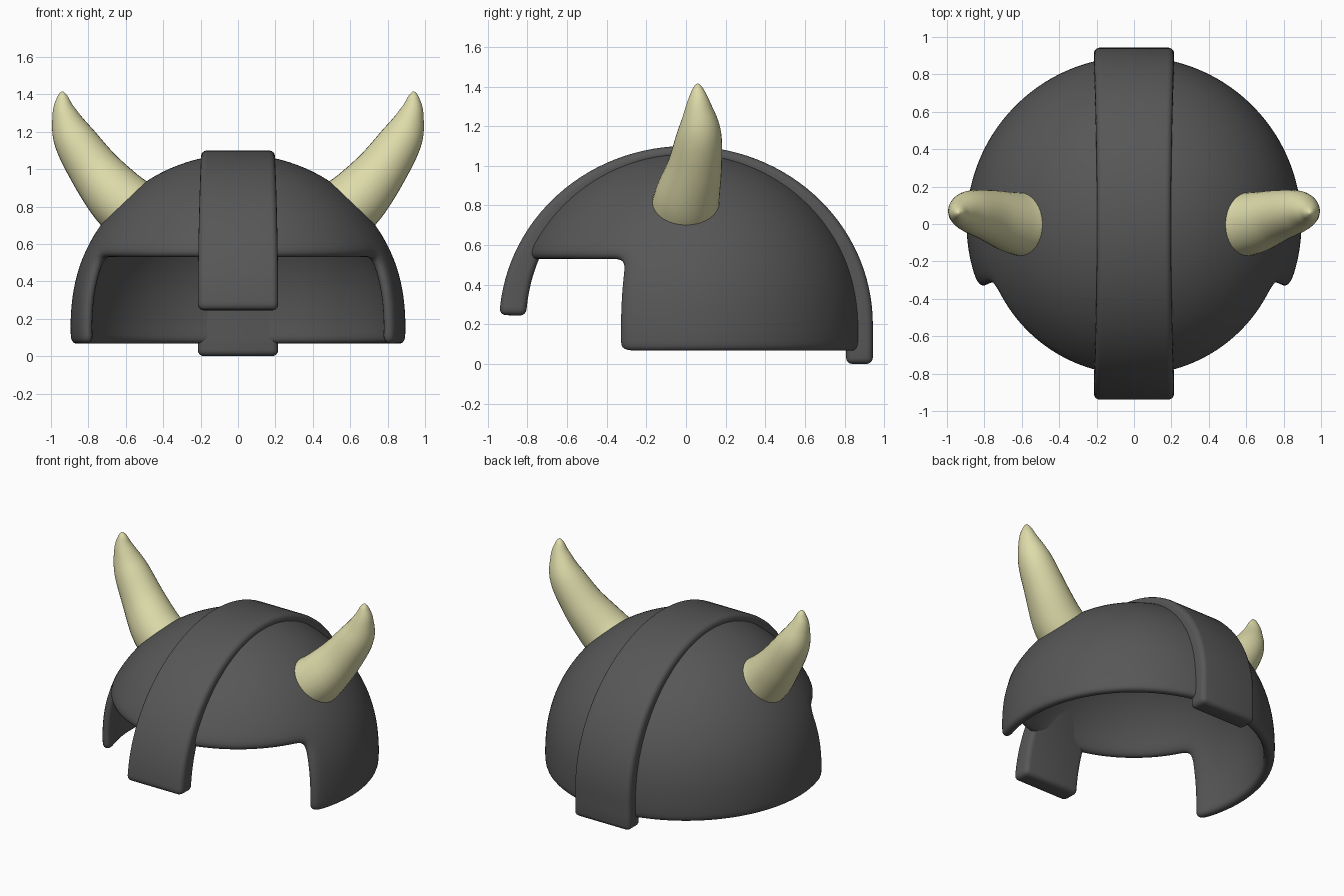
import bpy, bmesh, math
from mathutils import Vector

if "Cube" in bpy.data.objects:
    bpy.data.objects.remove(bpy.data.objects["Cube"])


def material(name, rgb):
    m = bpy.data.materials.new(name)
    m.diffuse_color = (*rgb, 1)
    m.use_nodes = True
    m.node_tree.nodes["Principled BSDF"].inputs["Base Color"].default_value = m.diffuse_color
    return m


iron = material("dark iron", (0.095, 0.095, 0.095))
bone = material("pale horn", (0.73, 0.71, 0.40))


def make_object(name, bm, mat):
    me = bpy.data.meshes.new(name)
    bm.to_mesh(me)
    bm.free()
    me.materials.append(mat)
    for p in me.polygons:
        p.use_smooth = True
    ob = bpy.data.objects.new(name, me)
    bpy.context.collection.objects.link(ob)
    return ob


def loft(rings, caps=True):
    """Skin a list of closed rings with quads."""
    bm = bmesh.new()
    rows = [[bm.verts.new(p) for p in r] for r in rings]
    n = len(rows[0])
    for a, b in zip(rows, rows[1:]):
        for i in range(n):
            k = (i + 1) % n
            bm.faces.new((a[i], a[k], b[k], b[i]))
    if caps:
        bm.faces.new(rows[0])
        bm.faces.new(rows[-1])
        bmesh.ops.recalc_face_normals(bm, faces=bm.faces[:])
    return bm


# Dome shell: grid on an ellipsoid, face opening removed, thickened and smoothed
R, RZ, CZ, SEG = 0.898, 0.882, 0.20, 48
levels = [(R * 0.995, 0.062), (R, 0.125)]
for deg in (0, 8, 16, 23, 30, 38, 46, 54, 62, 70, 78, 85):
    t = math.radians(deg)
    levels.append((R * math.cos(t), CZ + RZ * math.sin(t)))
rings = [[(r * math.cos(2 * math.pi * i / SEG), r * math.sin(2 * math.pi * i / SEG), z)
          for i in range(SEG)] for r, z in levels]
bm = loft(rings, caps=False)
bm.verts.ensure_lookup_table()
top = bm.verts.new((0, 0, CZ + RZ))
ring = bm.verts[:SEG * len(levels)][-SEG:]
for i in range(SEG):
    bm.faces.new((ring[i], ring[(i + 1) % SEG], top))
opening = []
for f in bm.faces:
    c = f.calc_center_median()
    if c.z < levels[5][1] and math.atan2(-c.y, abs(c.x)) > math.radians(22.5):
        opening.append(f)
bmesh.ops.delete(bm, geom=opening, context='FACES')
dome = make_object("helmet_dome", bm, iron)
sol = dome.modifiers.new("thickness", 'SOLIDIFY')
sol.thickness, sol.offset = 0.07, -1
sub = dome.modifiers.new("smooth", 'SUBSURF')
sub.levels = sub.render_levels = 2

# Ridge band: rounded strip swept from the nose guard over the top to the neck
path = []
for i in range(61):
    t = math.radians(3 + 177 * i / 60)
    path.append((t, CZ))
path += [(math.pi, 0.1), (math.pi, 0.0)]
rings = []
for t, cz in path:
    c, s = math.cos(t), math.sin(t)
    w = 0.198 + 0.017 * c * c
    yo, zo = -0.943 * c, cz + 0.90 * s
    yi, zi = -0.808 * c, cz + 0.835 * s
    rings.append([(-w, yo, zo), (w, yo, zo), (w, yi, zi), (-w, yi, zi)])
ridge = make_object("ridge_band", loft(rings), iron)
bev = ridge.modifiers.new("rounded edges", 'BEVEL')
bev.width, bev.segments, bev.limit_method = 0.05, 4, 'ANGLE'
bev.angle_limit = math.radians(40)


# Horns: tapered curved loft through a few centres (x, y, z, radius)
KEYS = [(0.50, -0.02, 0.72, 0.175), (0.575, -0.005, 0.785, 0.172), (0.655, 0.01, 0.86, 0.162),
        (0.77, 0.045, 1.0, 0.137), (0.88, 0.068, 1.17, 0.11),
        (0.928, 0.064, 1.30, 0.066), (0.938, 0.060, 1.38, 0.032),
        (0.940, 0.058, 1.408, 0.012), (0.941, 0.057, 1.415, 0.002)]


def spline(keys, steps):
    """Catmull-Rom points between the second and last key."""
    k = [Vector(p) for p in keys]
    k.append(2 * k[-1] - k[-2])
    out = []
    for a, b, c, d in zip(k, k[1:], k[2:], k[3:]):
        for s in range(steps):
            t = s / steps
            out.append(0.5 * (2 * b + (c - a) * t + (2 * a - 5 * b + 4 * c - d) * t * t
                              + (3 * b - a - 3 * c + d) * t ** 3))
    out.append(k[-2])
    return out


pts = spline(KEYS, 6)
for side, label in ((1, "right"), (-1, "left")):
    rings = []
    for i, p in enumerate(pts):
        tangent = (pts[min(i + 1, len(pts) - 1)] - pts[max(i - 1, 0)]).to_3d().normalized()
        u = Vector((0, 1, 0)).cross(tangent).normalized()
        v = tangent.cross(u)
        rad = max(p[3], 0.002)
        ring = []
        for j in range(32):
            a = 2 * math.pi * j / 32
            q = p.to_3d() + rad * (math.cos(a) * u + math.sin(a) * v)
            ring.append((side * q.x, q.y, q.z))
        rings.append(ring)
    make_object("horn_" + label, loft(rings), bone)
